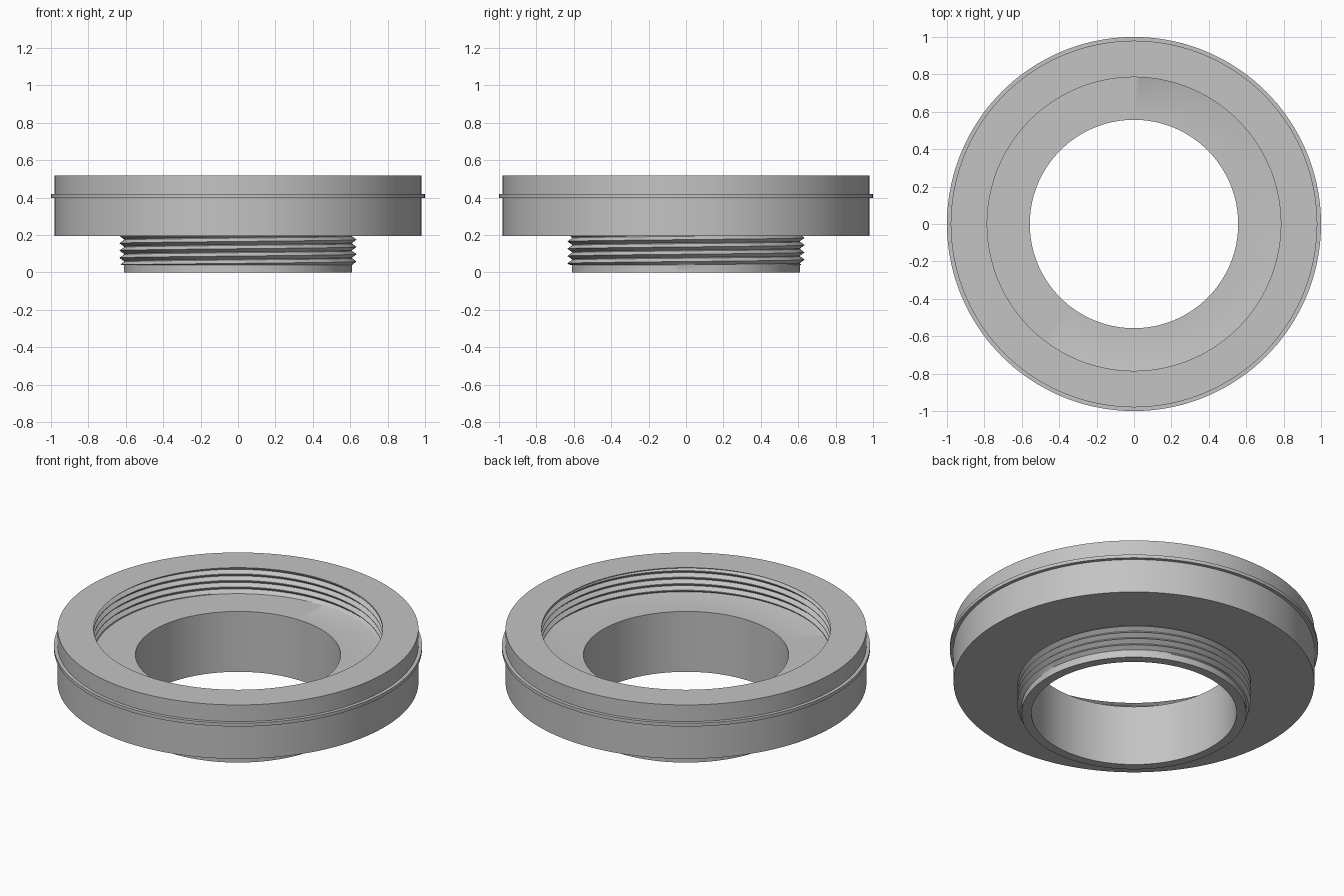
import bpy
import bmesh
from math import cos, sin, pi, floor, ceil

SEGMENTS = 144
PITCH = 0.039

cube = bpy.data.objects.get("Cube")
if cube:
    bpy.data.objects.remove(cube, do_unlink=True)

metal = bpy.data.materials.new("satin grey metal")
metal.use_nodes = True
grey = (0.55, 0.55, 0.55, 1)
metal.diffuse_color = grey
metal.node_tree.nodes["Principled BSDF"].inputs["Base Color"].default_value = grey


def ring(r, z):
    """A plain circular row of the turned profile."""
    return [lambda turn: (r, z)]


def thread(root, depth, low, high, crest):
    """Rows that follow a helical V thread, trimmed flat at both ends."""
    def row(offset):
        def point(turn):
            z = min(max(crest + PITCH * (offset + turn), low), high)
            phase = (z - crest) / PITCH - turn
            away = abs(phase - round(phase))
            return root + depth * max(0, 1 - away / 0.45), z
        return point
    first = floor((low - crest) / PITCH) - 2
    last = ceil((high - crest) / PITCH) + 2
    return [row(k + b) for k in range(first, last) for b in (-0.45, 0, 0.45)]


def turned_part(name, rows):
    """Sweep a closed loop of rows around the z axis."""
    bm = bmesh.new()
    grid = []
    for row in rows:
        line = []
        for i in range(SEGMENTS + 1):
            turn = i / SEGMENTS
            r, z = row(turn)
            a = 2 * pi * turn
            line.append(bm.verts.new((r * cos(a), r * sin(a), z)))
        grid.append(line)
    for a, b in zip(grid, grid[1:] + grid[:1]):
        for i in range(SEGMENTS):
            bm.faces.new((a[i], a[i + 1], b[i + 1], b[i]))
    bmesh.ops.remove_doubles(bm, verts=bm.verts, dist=0.00002)
    bmesh.ops.recalc_face_normals(bm, faces=bm.faces)
    mesh = bpy.data.meshes.new(name)
    bm.to_mesh(mesh)
    bm.free()
    mesh.materials.append(metal)
    obj = bpy.data.objects.new(name, mesh)
    bpy.context.collection.objects.link(obj)
    bpy.ops.object.select_all(action='DESELECT')
    obj.select_set(True)
    bpy.context.view_layer.objects.active = obj
    bpy.ops.object.shade_smooth_by_angle(angle=pi / 6)
    return obj


# Bore, threaded neck, collar with thin rib, and threaded recess in one solid
TOP, UNDER, FLOOR = 0.518, 0.195, 0.362
profile = ring(0.557, 0) + ring(0.61, 0) + ring(0.61, 0.038)
profile += thread(0.61, 0.024, 0.042, UNDER, 0.175)
profile += ring(0.98, UNDER) + ring(0.98, 0.398)
profile += ring(1.0, 0.398) + ring(1.0, 0.418)
profile += ring(0.98, 0.418) + ring(0.98, TOP) + ring(0.785, TOP)
profile += reversed(thread(0.785, 0.02, FLOOR + 0.004, TOP - 0.008, 0.485))
profile += ring(0.785, FLOOR) + ring(0.557, FLOOR)
turned_part("threaded_adapter_ring", profile)
